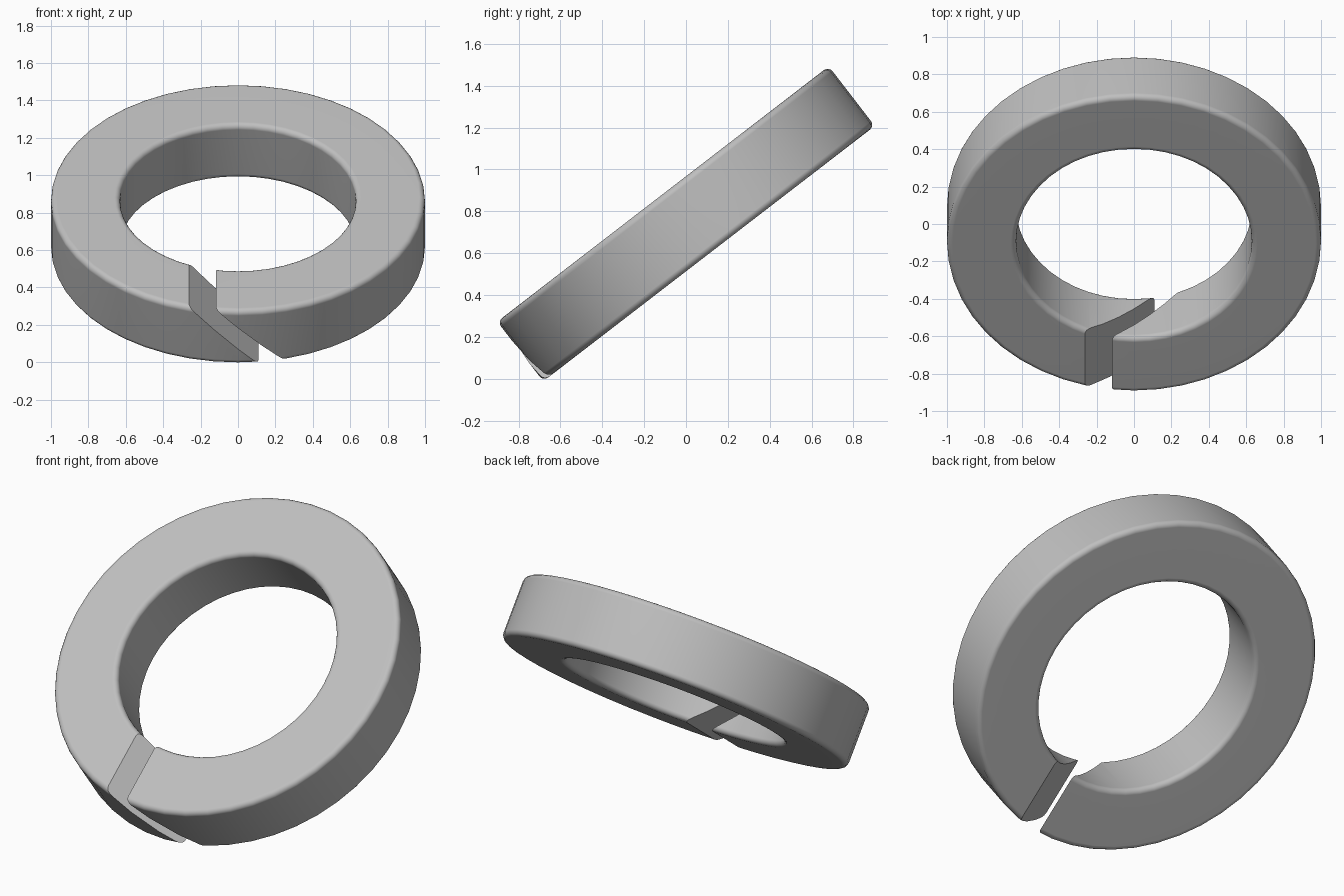
import bpy, bmesh, math
from mathutils import Matrix, Vector

cube = bpy.data.objects.get("Cube")
if cube:
    bpy.data.objects.remove(cube, do_unlink=True)

OUTER, INNER, HALF = 1.0, 0.63, 0.18   # radii and half thickness
FILLET, STEPS, SIDES = 0.03, 4, 48
TILT = math.radians(37.6)


def make_object(name, bm):
    bmesh.ops.recalc_face_normals(bm, faces=bm.faces)
    mesh = bpy.data.meshes.new(name)
    bm.to_mesh(mesh)
    bm.free()
    obj = bpy.data.objects.new(name, mesh)
    bpy.context.collection.objects.link(obj)
    return obj


# Plain steel
steel = bpy.data.materials.new("grey_steel")
steel.use_nodes = True
colour = (0.52, 0.52, 0.52, 1)
steel.diffuse_color = colour
steel.node_tree.nodes["Principled BSDF"].inputs["Base Color"].default_value = colour

# Ring: rounded rectangle section spun about the axis
bm = bmesh.new()
middle, half_width = (OUTER + INNER) / 2, (OUTER - INNER) / 2
section = []
for corner, (sx, sz) in enumerate([(1, 1), (-1, 1), (-1, -1), (1, -1)]):
    for i in range(STEPS + 1):
        a = (corner + i / STEPS) * math.pi / 2
        section.append(bm.verts.new((
            middle + sx * (half_width - FILLET) + FILLET * math.cos(a), 0,
            sz * (HALF - FILLET) + FILLET * math.sin(a))))
edges = [bm.edges.new((v, section[i - 1])) for i, v in enumerate(section)]
bmesh.ops.spin(bm, geom=section + edges, cent=(0, 0, 0), axis=(0, 0, 1),
               angle=math.tau, steps=SIDES, use_merge=True)
bmesh.ops.remove_doubles(bm, verts=bm.verts, dist=0.0005)
ring = make_object("split_ring", bm)
ring.data.materials.append(steel)

# Slanted slot cutter through the front of the ring
bm = bmesh.new()
slope, reach = -1.03, 0.4
loop = [bm.verts.new((x + slope * z, -1.3, z)) for x, z in
        [(-0.077, -reach), (0.068, -reach), (0.068, reach), (-0.077, reach)]]
face = bm.faces.new(loop)
side = bmesh.ops.extrude_face_region(bm, geom=[face])["geom"]
bmesh.ops.translate(bm, vec=(0, 1.1, 0),
                    verts=[g for g in side if isinstance(g, bmesh.types.BMVert)])
cutter = make_object("slot_cutter", bm)
cutter.hide_render = True

cut = ring.modifiers.new("slot", "BOOLEAN")
cut.operation, cut.solver, cut.object = "DIFFERENCE", "EXACT", cutter
bpy.ops.object.select_all(action="DESELECT")
bpy.context.view_layer.objects.active = ring
ring.select_set(True)
bpy.ops.object.modifier_apply(modifier=cut.name)
bpy.data.objects.remove(cutter, do_unlink=True)

# Tilt the ring and rest it on the ground
ring.data.transform(Matrix.Rotation(TILT, 4, "X"))
low = min(v.co.z for v in ring.data.vertices)
ring.data.transform(Matrix.Translation(Vector((0, 0, -low))))

# Smooth walls with crisp slot edges
bpy.ops.object.shade_smooth_by_angle(angle=math.radians(30))
weighted = ring.modifiers.new("flat_faces", "WEIGHTED_NORMAL")
weighted.keep_sharp = True
